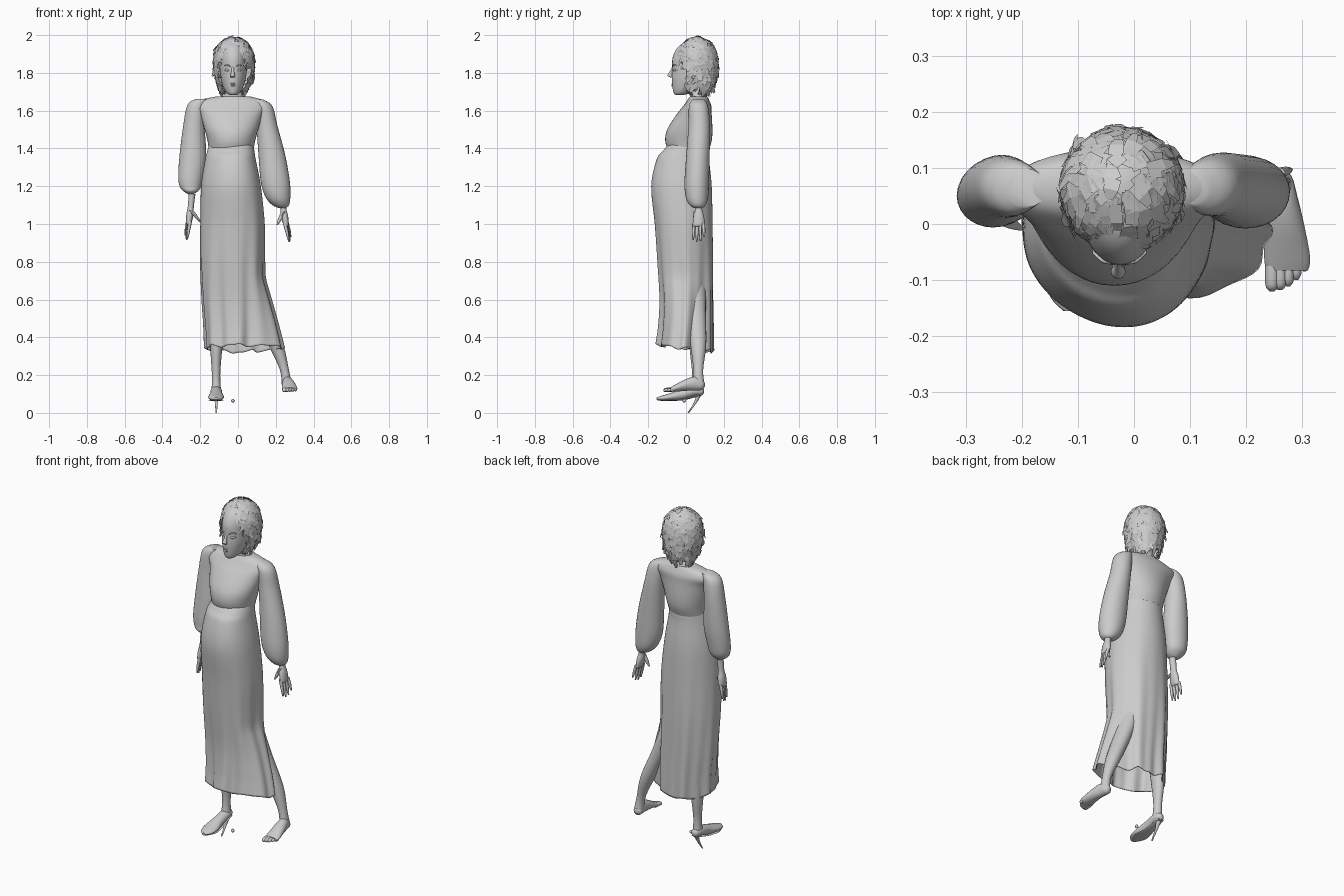
import bpy
import bmesh
import math
import random
from mathutils import Vector

random.seed(7)
default_cube = bpy.data.objects.get("Cube")
if default_cube:
    bpy.data.objects.remove(default_cube, do_unlink=True)

# one plain grey for the whole figure
grey = bpy.data.materials.new("plain grey")
grey.use_nodes = True
grey.diffuse_color = (0.6, 0.6, 0.6, 1)
shader = grey.node_tree.nodes["Principled BSDF"]
shader.inputs["Base Color"].default_value = grey.diffuse_color
shader.inputs["Roughness"].default_value = 0.8


def finish(name, mesh_builder, smooth=True, recalc=True):
    """Turn a bmesh into a named, coloured and shaded object."""
    if recalc:
        bmesh.ops.recalc_face_normals(mesh_builder, faces=mesh_builder.faces[:])
    mesh = bpy.data.meshes.new(name)
    mesh_builder.to_mesh(mesh)
    mesh_builder.free()
    mesh.materials.append(grey)
    part = bpy.data.objects.new(name, mesh)
    bpy.context.collection.objects.link(part)
    if smooth:
        bpy.ops.object.select_all(action="DESELECT")
        part.select_set(True)
        bpy.context.view_layer.objects.active = part
        bpy.ops.object.shade_smooth_by_angle(angle=math.radians(50))
    return part


def spline(before, start, end, after, t):
    """Catmull-Rom blend of one coordinate."""
    return start + t * (end - before) / 2 + t * t * (before - 2.5 * start + 2 * end - after / 2) \
        + t * t * t * (1.5 * (start - end) + (after - before) / 2)


def tube(name, stations, axis="Z", sides=20, steps=4, warp=None, capped=True):
    """Loft ellipses through stations (x, y, z, radius, radius) square to an axis."""
    rows = []
    last = len(stations) - 1
    for i in range(last):
        around = [stations[max(i - 1, 0)], stations[i], stations[i + 1], stations[min(i + 2, last)]]
        for step in range(steps):
            rows.append([spline(*values, step / steps) for values in zip(*around)])
    rows.append(stations[-1])
    bm = bmesh.new()
    rings = []
    for x, y, z, wide, deep in rows:
        ring = []
        for k in range(sides):
            angle = math.tau * k / sides
            u = max(wide, 0.001) * math.cos(angle)
            v = max(deep, 0.001) * math.sin(angle)
            offset = {"Z": (u, v, 0), "Y": (u, 0, v), "X": (0, u, v)}[axis]
            point = Vector((x, y, z)) + Vector(offset)
            ring.append(bm.verts.new(warp(point, angle) if warp else point))
        rings.append(ring)
    for lower, upper in zip(rings, rings[1:]):
        for k in range(sides):
            n = (k + 1) % sides
            bm.faces.new((lower[k], lower[n], upper[n], upper[k]))
    if capped:
        bm.faces.new(rings[0])
        bm.faces.new(rings[-1])
    return finish(name, bm)


# dress: bodice running out over the shoulders
tube("bodice", [
    (-.037, .012, 1.39, .118, .108), (-.035, .013, 1.44, .126, .123),
    (-.035, .02, 1.5, .142, .12), (-.035, .043, 1.58, .166, .093),
    (-.037, .06, 1.625, .192, .074), (-.035, .065, 1.655, .17, .058),
    (-.025, .067, 1.675, .09, .046)], sides=40)


# dress: long skirt with folds and a flare over the raised leg
def drape(point, angle):
    low = max(0, (1.25 - point.z) / 0.9)
    fold = math.sin(7 * angle + 0.6) + 0.6 * math.sin(13 * angle + 2 * low)
    outward = Vector((math.cos(angle), math.sin(angle), 0))
    flare = max(0, (0.72 - point.z) / 0.38) * max(0, math.cos(angle + 0.25)) ** 4
    moved = point + outward * fold * 0.009 * low ** 1.5
    moved.x += 0.118 * flare + 0.02 * max(0, -math.sin(angle)) ** 2
    moved.z += low ** 4 * (0.006 * fold - 0.018 * math.sin(angle))
    return moved


skirt = tube("skirt", [
    (-.037, .012, 1.42, .118, .105), (-.038, -.002, 1.385, .125, .122),
    (-.04, -.017, 1.34, .134, .139), (-.037, -.024, 1.2, .158, .16),
    (-.03, -.012, 1, .17, .153), (-.03, -.003, .8, .17, .147),
    (-.025, .004, .6, .165, .14), (-.02, .002, .45, .158, .142),
    (-.02, -.004, .34, .152, .148)], sides=96, steps=6, warp=drape, capped=False)
cloth = skirt.modifiers.new("cloth thickness", "SOLIDIFY")
cloth.thickness = 0.004

# full sleeves gathered at the wrists
tube("left_sleeve", [
    (.1, .065, 1.66, .03, .03), (.132, .066, 1.625, .05, .05),
    (.153, .07, 1.52, .056, .057), (.18, .063, 1.36, .071, .062),
    (.198, .057, 1.22, .077, .065), (.212, .058, 1.14, .065, .059),
    (.226, .062, 1.1, .044, .042), (.234, .065, 1.085, .02, .024)], sides=28)
tube("right_sleeve", [
    (-.19, .064, 1.662, .034, .034), (-.217, .065, 1.63, .051, .05),
    (-.233, .066, 1.52, .057, .057), (-.239, .06, 1.36, .071, .06),
    (-.25, .05, 1.25, .066, .056), (-.252, .045, 1.2, .057, .05),
    (-.25, .035, 1.175, .04, .04), (-.25, .033, 1.16, .018, .022)], sides=28)


# hands hanging nearly edge-on, with a spread thumb
def hand(side, wrist, lean, thumb_tip):
    x, y, z = wrist
    turn = -.004 if lean > 0 else .004
    tube(side + "_palm", [
        (x - lean * .3, y, z + .07, .018, .02), (x, y, z, .016, .019),
        (x + lean * .2, y, z - .04, .019, .029), (x + lean * .45, y, z - .085, .014, .032),
        (x + lean * .5, y, z - .093, .005, .026)], sides=14)
    for number, reach in enumerate((.085, .095, .09, .07)):
        spread = (number - 1.5) * .0165
        skew = (1.5 - number) * turn
        tube(f"{side}_finger_{number + 1}", [
            (x + lean * .4 + skew, y + spread, z - .075, .01, .009),
            (x + lean * .75 + skew, y + spread * 1.1, z - .08 - reach / 2, .0085, .008),
            (x + lean + skew, y + spread * 1.2, z - .08 - reach, .004, .004)], sides=8)
    base = Vector((x, y - .014, z - .015))
    tip = Vector(thumb_tip)
    tube(side + "_thumb", [
        (*base, .012, .013), (*base.lerp(tip, .55), .011, .011), (*tip, .004, .004)], sides=8)


hand("left", (.24, .067, 1.08), .033, (.208, .045, .995))
hand("right", (-.25, .03, 1.09), -.023, (-.2, -.008, 1.01))

# legs and bare left foot
tube("right_leg", [
    (-.085, .04, .75, .07, .075), (-.105, .055, .5, .045, .05), (-.115, .06, .33, .031, .04),
    (-.116, .058, .2, .022, .025), (-.115, .055, .12, .025, .03)])
tube("left_leg", [
    (.03, .03, .75, .07, .075), (.12, .05, .54, .048, .055), (.2, .065, .36, .04, .042),
    (.245, .065, .23, .024, .026), (.258, .066, .15, .027, .032)])
tube("left_foot", [
    (.256, .1, .15, .008, .01), (.257, .085, .147, .024, .025), (.262, .05, .155, .029, .037),
    (.268, 0, .148, .035, .031), (.273, -.06, .13, .041, .018), (.273, -.083, .124, .037, .011)],
    axis="Y")
for number in range(5):
    x = .246 + number * .0145
    front = -.12 + number * number * .0022
    size = .012 - number * .0011
    tube(f"left_toe_{number + 1}", [
        (x, -.062, .124, size, size), (x, front + .012, .121, size, size),
        (x, front, .118, size / 3, size / 3)], axis="Y", sides=10)

# high-heeled shoe on the right foot
tube("right_shoe", [
    (-.115, .095, .115, .008, .01), (-.115, .082, .115, .022, .022),
    (-.115, .04, .115, .03, .026), (-.115, -.02, .098, .032, .029),
    (-.116, -.085, .084, .042, .02), (-.116, -.13, .078, .033, .013),
    (-.116, -.155, .076, .01, .006)], axis="Y")
tube("shoe_sole", [
    (-.116, -.15, .068, .014, .003), (-.116, -.09, .067, .04, .004),
    (-.115, -.01, .072, .028, .004), (-.115, .085, .098, .019, .005)], axis="Y")
tube("stiletto_heel", [
    (-.115, .074, .11, .018, .016), (-.115, .05, .056, .008, .008), (-.115, .012, 0, .004, .004)])

# small loose bead beside the shoe
tube("bead", [(-.027, -.01, .054, .003, .003), (-.027, -.01, .064, .01, .01),
              (-.027, -.01, .074, .003, .003)], sides=10)

# neck and head
tube("neck", [(-.025, .068, 1.62, .09, .05), (-.025, .066, 1.68, .06, .046),
              (-.025, .058, 1.705, .05, .045), (-.025, .05, 1.77, .05, .05)])
tube("head", [
    (-.026, -.035, 1.682, .014, .018), (-.026, -.022, 1.692, .032, .042),
    (-.026, .005, 1.72, .051, .076), (-.025, .025, 1.77, .066, .1),
    (-.025, .035, 1.82, .072, .108), (-.025, .042, 1.88, .073, .113),
    (-.025, .05, 1.93, .064, .098), (-.025, .055, 1.96, .045, .065),
    (-.025, .055, 1.972, .012, .016)], sides=32)

# face details
tube("nose", [
    (-.027, -.066, 1.832, .006, .007), (-.028, -.077, 1.805, .008, .011),
    (-.028, -.085, 1.786, .013, .013), (-.028, -.074, 1.775, .01, .008)], sides=14)
tube("chin", [(-.026, -.045, 1.685, .008, .008), (-.026, -.053, 1.698, .019, .014),
              (-.026, -.056, 1.715, .01, .008)], sides=14)
for name, height, thick in (("upper_lip", 1.742, .004), ("lower_lip", 1.732, .005)):
    tube(name, [(-.057, -.053, 1.748, .002, .002), (-.027, -.072, height, .006, thick),
                (.005, -.053, 1.748, .002, .002)], axis="X", sides=10)
for side, sign in (("right", -1), ("left", 1)):
    middle = -.026 + sign * .031
    inner, outer = middle - sign * .016, middle + sign * .017
    tube(side + "_eye", [(inner, -.063, 1.813, .002, .002), (middle, -.06, 1.815, .008, .007),
                         (outer, -.048, 1.815, .002, .002)], axis="X", sides=12)
    tube(side + "_brow", [(inner, -.068, 1.834, .004, .003), (middle, -.064, 1.842, .005, .004),
                          (outer, -.05, 1.838, .003, .003)], axis="X", sides=10)


# short choppy hair: a cap covered in overlapping pointed locks, longer over the forehead
def scalp(angle, height, grow=1.0):
    if height > 0:
        width = math.sqrt(max(0, 1 - abs(height) ** 2.2))
    else:
        width = 1 - 0.3 * height * height
    depth = .122 if math.sin(angle) < 0 else .106
    return Vector((-.022 + .11 * grow * width * math.cos(angle),
                   .065 + depth * grow * width * math.sin(angle), 1.85 + .142 * grow * height))


def on_face(point):
    return point.z < 1.93 and point.y < 0.005 - max(0, point.z - 1.82) * 0.4


cap = bmesh.new()
columns, levels = 40, 18
for row in range(levels):
    for column in range(columns):
        corners = [scalp(math.tau * (column + a) / columns, -.95 + 1.95 * (row + b) / levels, .95)
                   for a, b in ((0, 0), (1, 0), (1, 1), (0, 1))]
        if not any(on_face(corner) for corner in corners):
            cap.faces.new([cap.verts.new(corner) for corner in corners])
bmesh.ops.remove_doubles(cap, verts=cap.verts[:], dist=0.0001)
finish("hair_cap", cap)

locks = bmesh.new()
crown = Vector((-.02, .1, 2))
for attempt in range(800):
    angle, height = random.uniform(0, math.tau), random.uniform(-.9, 1)
    root = scalp(angle, height, random.uniform(.96, 1.01))
    if on_face(root):
        continue
    # surface direction from neighbouring scalp points
    near = scalp(angle, height - .05) - scalp(angle, height)
    outward = near.cross(Vector((math.sin(angle), -math.cos(angle), 0))).normalized()
    if outward.dot(root - Vector((-.022, .065, 1.85))) < 0:
        outward.negate()
    swirl = Vector([random.uniform(-1, 1) for axis in "xyz"]) * 0.6
    flow = (root - crown).normalized() + swirl
    flow = (flow - outward * flow.dot(outward)).normalized()
    across = flow.cross(outward) * random.uniform(.008, .015)
    length = random.uniform(.035, .065)
    lift = random.uniform(-.026, -.004) if height > .2 else random.uniform(-.02, .01)
    middle = root + flow * length * .55 + outward * (.002 + lift * .2)
    tip = root + flow * length + outward * lift
    tip.z = min(tip.z, 2)
    shape = [root - across, root + across, middle + across, tip + across * .6, tip - across * .4,
             middle - across]
    a, b, c, d, e, f = [locks.verts.new(point) for point in shape]
    locks.faces.new((a, b, c, f))
    locks.faces.new((f, c, d, e))
finish("hair_locks", locks, smooth=False, recalc=False)
